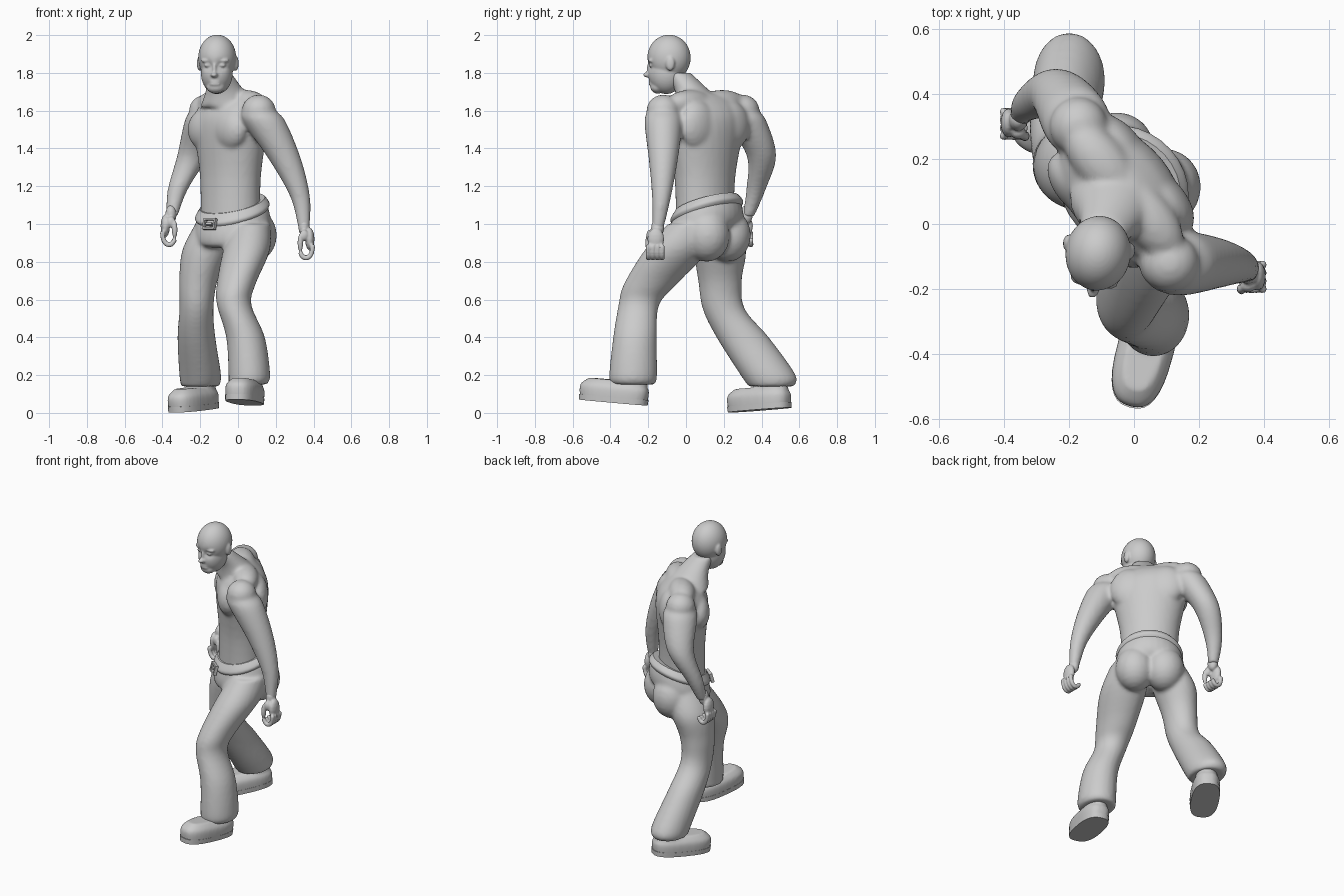
import bpy, bmesh, math
from mathutils import Matrix, Vector

default_cube = bpy.data.objects.get("Cube")
if default_cube:
    bpy.data.objects.remove(default_cube, do_unlink=True)

shade = 0.6
grey = bpy.data.materials.new("plain grey")
grey.use_nodes = True
grey.diffuse_color = (shade, shade, shade, 1)
grey.node_tree.nodes["Principled BSDF"].inputs["Base Color"].default_value = grey.diffuse_color


def place(x, y, z, yaw=0, pitch=0):
    """Frame at a point, turned from the front towards the model's right."""
    turn = Matrix.Rotation(-math.radians(yaw), 4, 'Z')
    tip = Matrix.Rotation(math.radians(pitch), 4, 'X')
    return Matrix.Translation((x, y, z)) @ turn @ tip


def spline(before, start, end, after, t):
    """Smooth value between start and end."""
    pull_in = (end - before) / 2
    pull_out = (after - start) / 2
    rise = end - start
    return (start + pull_in * t + (3 * rise - 2 * pull_in - pull_out) * t ** 2
            + (pull_in + pull_out - 2 * rise) * t ** 3)


def smooth_rows(keys, steps):
    rows = []
    last = len(keys) - 1
    for i in range(last):
        near = [keys[max(0, i - 1)], keys[i], keys[i + 1], keys[min(last, i + 2)]]
        for k in range(steps):
            rows.append([spline(*values, k / steps) for values in zip(*near)])
    return rows + [keys[last]]


def loft(bm, sections, frame=Matrix(), slope=0, twist=0, steps=5, count=32, blunt=1):
    """Skin over level oval sections: x, y, z, half width, half depth."""
    rings = []
    for x, y, z, width, depth in smooth_rows(sections, steps):
        spin = Matrix.Rotation(-math.radians(twist * (z - sections[0][2])), 4, 'Z')
        ring = []
        for k in range(count):
            angle = math.tau * k / count
            across, back = [size * math.copysign(abs(wave) ** blunt, wave) for size, wave
                            in ((width, math.cos(angle)), (depth, math.sin(angle)))]
            edge = spin @ Vector((across, back, slope * back))
            ring.append(bm.verts.new(frame @ (Vector((x, y, z)) + edge)))
        rings.append(ring)
    for low, high in zip(rings, rings[1:]):
        for k in range(count):
            bm.faces.new((low[k - 1], low[k], high[k], high[k - 1]))
    bm.faces.new(rings[0][::-1])
    bm.faces.new(rings[-1])


def column(bm, sections, frame, **options):
    """Upright loft from height, half width and half depth."""
    loft(bm, [(0, 0, *section) for section in sections], frame, **options)


def limb(bm, joints, radii, depth=1):
    """Tube along joints; level sections widen where the tube leans."""
    sections = []
    last = len(joints) - 1
    for i, (joint, radius) in enumerate(zip(joints, radii)):
        lean = Vector(joints[min(last, i + 1)]) - Vector(joints[max(0, i - 1)])
        sections.append((*joint, radius * math.hypot(1, lean.x / lean.z),
                         depth * radius * math.hypot(1, lean.y / lean.z)))
    loft(bm, sections)


def ball(bm, centre, radii, frame=Matrix(), segments=16):
    matrix = frame @ Matrix.Translation(centre) @ Matrix.Diagonal((*radii, 1))
    bmesh.ops.create_uvsphere(bm, u_segments=segments, v_segments=segments // 2,
                              radius=1, matrix=matrix)


def finish(name, bm, voxel=0, softening=3):
    """Turn the mesh into an object; a voxel size blends overlapping pieces."""
    bmesh.ops.recalc_face_normals(bm, faces=bm.faces)
    mesh = bpy.data.meshes.new(name)
    bm.to_mesh(mesh)
    bm.free()
    mesh.materials.append(grey)
    obj = bpy.data.objects.new(name, mesh)
    bpy.context.collection.objects.link(obj)
    if voxel:
        blend = obj.modifiers.new("blend", 'REMESH')
        blend.mode = 'VOXEL'
        blend.voxel_size = voxel
        blend.use_smooth_shade = True
        soften = obj.modifiers.new("soften", 'SMOOTH')
        soften.iterations = softening
    else:
        bpy.ops.object.select_all(action='DESELECT')
        obj.select_set(True)
        bpy.context.view_layer.objects.active = obj
        bpy.ops.object.shade_smooth_by_angle()


# Upper body: twisted trunk, neck and both arms blended together
bm = bmesh.new()
column(bm, [(1, .17, .14), (1.25, .18, .14), (1.5, .23, .16), (1.6, .23, .14),
            (1.66, .17, .09), (1.69, .1, .05)], place(-.04, .1, 0, 40), twist=20)
loft(bm, [(-.05, .08, 1.62, .15, .13), (-.07, .03, 1.71, .1, .09),
          (-.1, -.04, 1.8, .065, .065)])
chest = place(-.04, .1, 1.5, 50)
for side in (-1, 1):
    ball(bm, (side * .1, -.09, 0), (.12, .07, .11), chest, 24)
    ball(bm, (side * .11, .08, .02), (.12, .07, .13), chest, 24)
    ball(bm, (side * .11, .01, .14), (.15, .08, .07), chest, 24)
arm_radii = (.08, .1, .077, .05, .03)
for joints in ([(.11, -.12, 1.6), (.14, -.12, 1.54), (.25, -.12, 1.34),
                (.33, -.13, 1.14), (.35, -.15, .97)],
               [(-.17, .3, 1.6), (-.18, .32, 1.54), (-.24, .4, 1.36),
                (-.32, .37, 1.18), (-.35, .33, 1.04)]):
    limb(bm, joints, arm_radii)
    ball(bm, joints[0], (.09, .09, .085), segments=24)
finish("upper_body", bm, .012, 6)

# Head: skull and jaw with sunken eye sockets, then the features
bm = bmesh.new()
face = place(-.11, -.09, 1.8, 8)
ball(bm, (0, 0, .08), (.1, .115, .122), segments=64)
ball(bm, (0, -.015, 0), (.084, .095, .112), segments=64)
for vert in bm.verts:
    for side in (-1, 1):
        gap = (vert.co - Vector((side * .04, -.1, .04))).length / .025
        vert.co.y += .015 * math.exp(-gap * gap)
bm.transform(face)
ball(bm, (0, -.11, -.01), (.02, .03, .015), face)
ball(bm, (0, -.1, .02), (.012, .02, .04), face)
ball(bm, (0, -.06, -.075), (.05, .04, .035), face)
for lip in (-.045, -.06):
    ball(bm, (0, -.092, lip), (.03, .016, .01), face)
for side in (-1, 1):
    ball(bm, (side * .04, -.085, .065), (.035, .02, .012), face)
    ball(bm, (side * .04, -.088, .04), (.018, .014, .01), face)
    ball(bm, (side * .097, .02, .05), (.015, .025, .04), face)
finish("head", bm, .006, 4)

# Hands: palm, thumb and four fingers curled along an arc, mirrored
for name, side, wrist in (("left_hand", 1, place(.35, -.15, 1)),
                          ("right_hand", -1, place(-.355, .32, 1.07))):
    bm = bmesh.new()
    hand = wrist @ Matrix.Diagonal((side, 1, 1, 1))
    ball(bm, (0, 0, -.02), (.03, .035, .05), hand)
    ball(bm, (.03, -.01, -.08), (.025, .045, .06), hand)
    ball(bm, (-.02, -.05, -.1), (.015, .016, .05), hand)
    ball(bm, (0, -.04, -.06), (.025, .02, .03), hand)
    for finger in range(4):
        for step in range(12):
            bend = math.pi * step / 14
            knuckle = (.01 + .035 * math.cos(bend), .025 * finger - .05,
                       -.12 - .06 * math.sin(bend))
            ball(bm, knuckle, (.014, .013, .014), hand, 10)
    finish(name, bm, .006, 2)

# Trousers: tilted hips and two loose legs with flared hems
bm = bmesh.new()
hips = place(-.03, .11, 0, 38)
hip_slope = .35
column(bm, [(.91, .12, .1), (.94, .2, .17), (1, .21, .185), (1.08, .19, .17)],
       hips, slope=hip_slope)
for side in (-1, 1):
    ball(bm, (side * .09, .07, .94), (.12, .125, .14), hips, 24)
leg_radii = (.1, .12, .1, .09, .1, .11, .1)
limb(bm, [(.07, .04, 1), (.045, -.05, .86), (-.01, -.19, .68), (-.02, -.25, .57),
          (.04, -.27, .4), (.06, -.28, .2), (.05, -.28, .15)], leg_radii, 1.15)
limb(bm, [(-.12, .16, 1), (-.17, .18, .86), (-.21, .18, .7), (-.22, .2, .55),
          (-.22, .3, .4), (-.2, .435, .2), (-.2, .45, .14)], leg_radii, 1.15)
finish("trousers", bm, .012, 5)

# Belt: rounded band following the tilt, with a framed buckle
bm = bmesh.new()
column(bm, [(1.04, .19, .17), (1.07, .205, .185), (1.11, .18, .16)], hips, slope=hip_slope)
finish("belt", bm)
bm = bmesh.new()
clasp = place(-.15, -.04, 1, 38, -15)
bars = [((0, 0, 0), (.04, .02, .01))]
for side in (-1, 1):
    bars.append(((0, 0, side * .025), (.08, .02, .01)))
    bars.append(((side * .035, 0, 0), (.01, .02, .06)))
for centre, size in bars:
    bmesh.ops.create_cube(bm, size=1, matrix=clasp @ Matrix.Translation(centre)
                          @ Matrix.Diagonal((*size, 1)))
finish("belt_buckle", bm)

# Shoes: blunt low toe box, raised heel and a flat sole
for side, foot in (("left", place(.035, -.385, .055, 15, -5)),
                   ("right", place(-.235, .39, .015, 33, 4))):
    bm = bmesh.new()
    column(bm, [(.01, .085, .18), (.08, .085, .185), (.12, .055, .14)], foot, blunt=.75)
    ball(bm, (0, .08, .1), (.07, .1, .09), foot)
    finish(side + "_shoe", bm, .008, 5)
    bm = bmesh.new()
    column(bm, [(0, .085, .185), (.03, .087, .188)], foot, steps=1, blunt=.75)
    finish(side + "_sole", bm)
